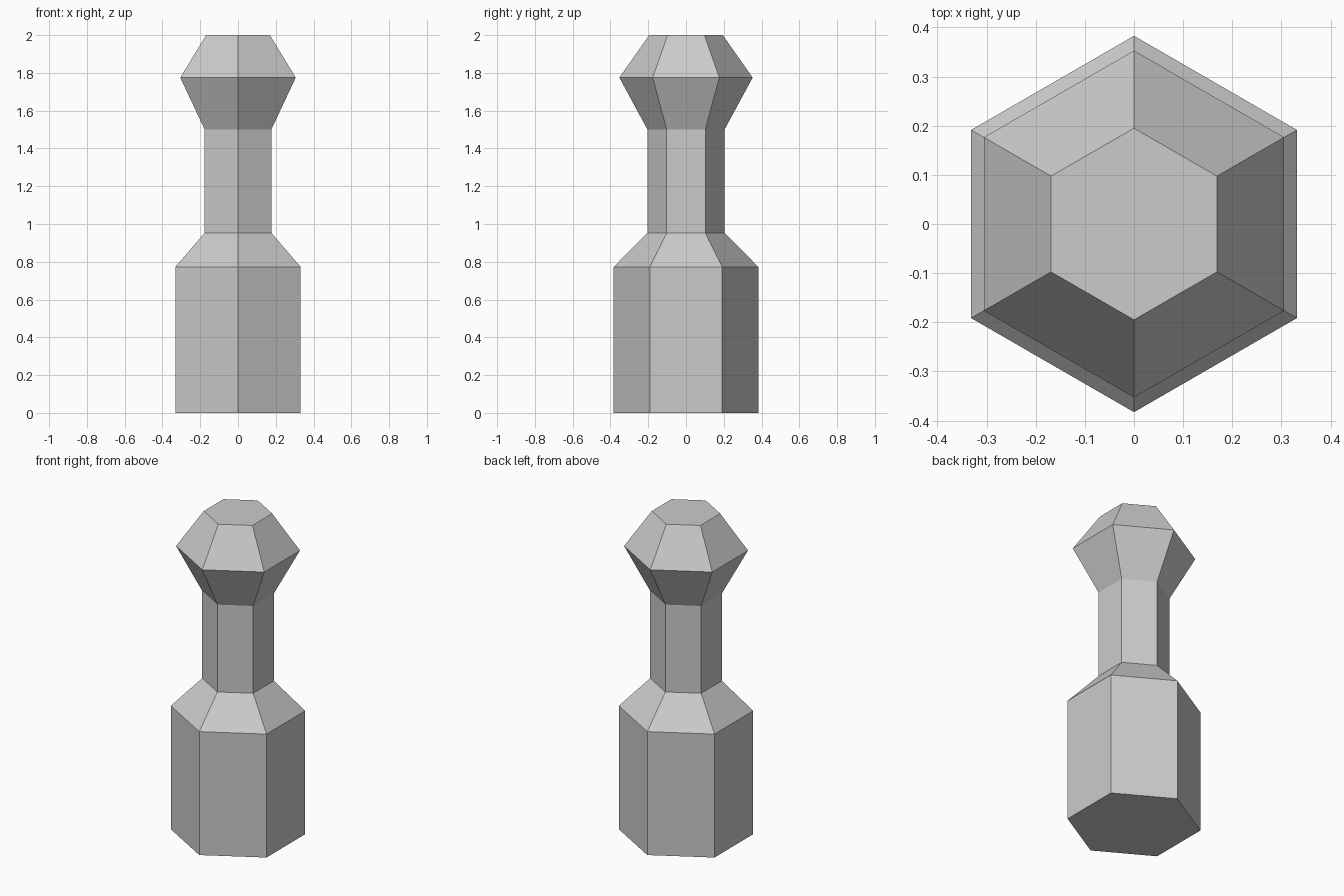
import bpy
import bmesh
from math import cos, sin, pi

cube = bpy.data.objects.get("Cube")
if cube:
    bpy.data.objects.remove(cube, do_unlink=True)

SIDES = 6

# Plain grey finish
grey = bpy.data.materials.new("light_grey")
grey.use_nodes = True
colour = (0.6, 0.6, 0.6, 1)
grey.diffuse_color = colour
grey.node_tree.nodes["Principled BSDF"].inputs["Base Color"].default_value = colour

# Profile as (corner radius, height): base, shoulder, neck, head, flat top
profile = [(0.383, 0), (0.383, 0.773), (0.204, 0.953),
           (0.204, 1.5), (0.353, 1.775), (0.195, 2)]


def hexagonal_post(name, profile, material):
    """Stack hexagonal rings with corners on the y axis and skin them."""
    bm = bmesh.new()
    rings = []
    for radius, z in profile:
        angles = [pi / 2 + 2 * pi * i / SIDES for i in range(SIDES)]
        rings.append([bm.verts.new((radius * cos(a), radius * sin(a), z)) for a in angles])
    for low, high in zip(rings, rings[1:]):
        for i in range(SIDES):
            j = (i + 1) % SIDES
            bm.faces.new((low[i], low[j], high[j], high[i]))
    bm.faces.new(rings[0][::-1])
    bm.faces.new(rings[-1])
    bmesh.ops.recalc_face_normals(bm, faces=bm.faces)
    mesh = bpy.data.meshes.new(name)
    bm.to_mesh(mesh)
    bm.free()
    mesh.materials.append(material)
    obj = bpy.data.objects.new(name, mesh)
    bpy.context.collection.objects.link(obj)
    return obj


# Flat-sided post with a wide base, narrow neck and faceted head
hexagonal_post("hexagonal_post", profile, grey)
